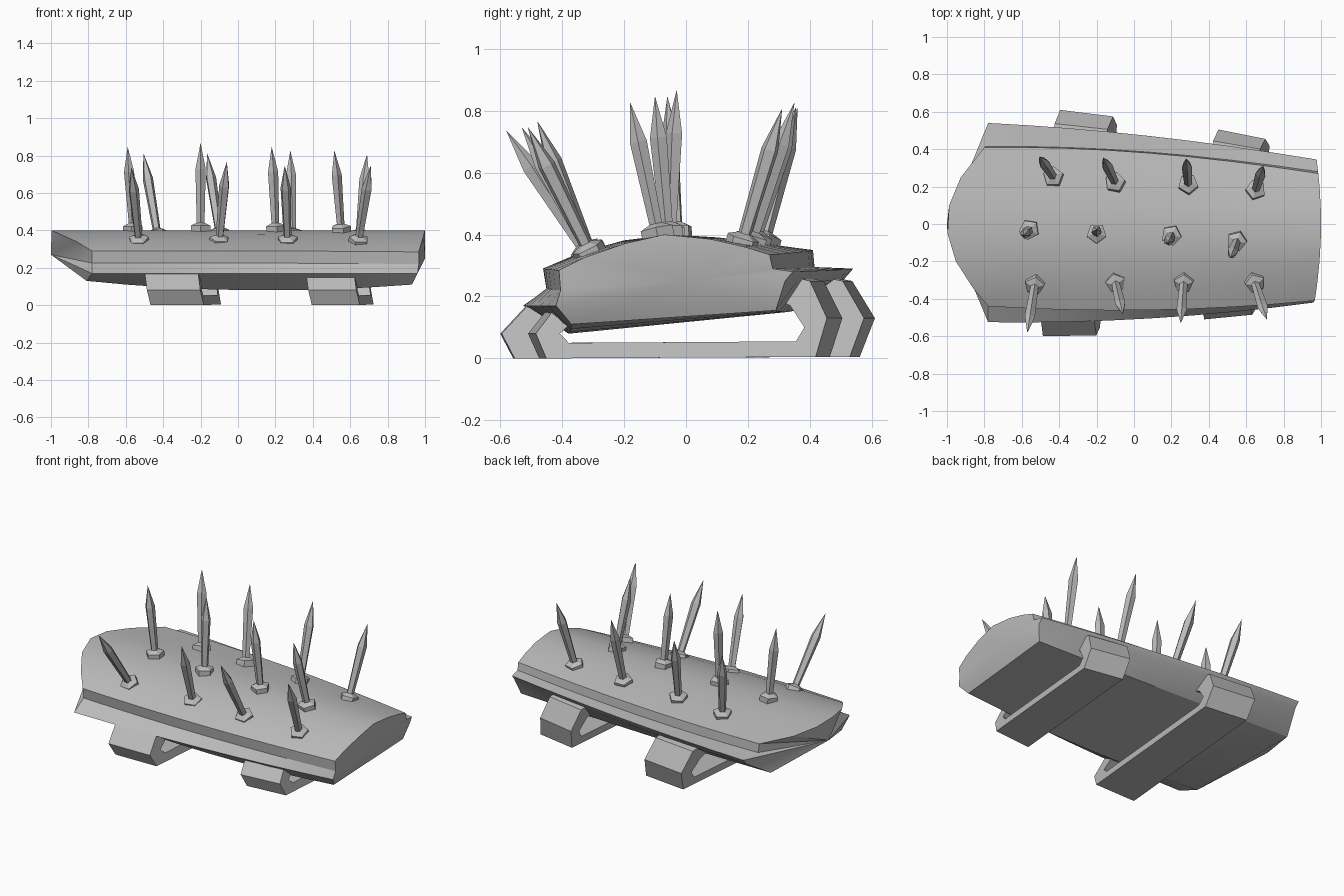
import bpy, bmesh
from mathutils import Vector

if "Cube" in bpy.data.objects:
    bpy.data.objects.remove(bpy.data.objects["Cube"], do_unlink=True)

grey = bpy.data.materials.new("plain grey")
grey.use_nodes = True
GREY = (0.5, 0.5, 0.5, 1)
grey.diffuse_color = GREY
grey.node_tree.nodes["Principled BSDF"].inputs["Base Color"].default_value = GREY


def finish(bm, name, smooth=None):
    bmesh.ops.recalc_face_normals(bm, faces=bm.faces)
    mesh = bpy.data.meshes.new(name)
    bm.to_mesh(mesh)
    bm.free()
    mesh.materials.append(grey)
    obj = bpy.data.objects.new(name, mesh)
    bpy.context.collection.objects.link(obj)
    if smooth:
        bpy.ops.object.select_all(action="DESELECT")
        obj.select_set(True)
        bpy.context.view_layer.objects.active = obj
        bpy.ops.object.shade_smooth_by_angle(angle=smooth)
    return obj


def bridge(bm, a, b):
    for i in range(len(a)):
        j = (i + 1) % len(a)
        bm.faces.new((a[i], a[j], b[j], b[i]))


# Armoured shell: three cross-sections (y, z) blended along the length
ARCH = [(-.34, .34), (-.2, .38), (-.05, .4), (.1, .39), (.25, .37)]
SECTIONS = [
    [(-.525, .17), (-.43, .225), (-.44, .29)] + ARCH +
    [(.41, .35), (.415, .295), (.54, .29), (.51, .255), (.36, .16), (-.4, .13)],
    [(-.505, .17), (-.45, .225), (-.46, .29)] + ARCH +
    [(.38, .345), (.385, .29), (.47, .285), (.45, .25), (.33, .15), (-.38, .08)],
    [(-.42, .17), (-.405, .22), (-.41, .285), (-.33, .325), (-.2, .37), (-.07, .4),
     (.08, .385), (.19, .36), (.27, .335), (.28, .29), (.345, .28), (.32, .25),
     (.29, .155), (-.37, .11)],
]


def end_x(side, y, z):
    # rounded, undercut nose at one end and a nearly flat tail at the other
    if side < 0:
        return -1 + min(.22, max(1.19 * y * y, 1.05 * (.27 - z)))
    return 1 - max(.2 * y * y, .5 * (.25 - z), 0)


bm = bmesh.new()
rings = []
STEPS = 8
for s in range(STEPS + 1):
    t = s / STEPS
    wa, wb, wc = (1 - t) * (1 - 2 * t), 4 * t * (1 - t), t * (2 * t - 1)
    ring = []
    for a, b, c in zip(*SECTIONS):
        y, z = (wa * a[k] + wb * b[k] + wc * c[k] for k in (0, 1))
        x = (1 - t) * end_x(-1, y, z) + t * end_x(1, y, z)
        ring.append(bm.verts.new((x, y, z)))
    if rings:
        bridge(bm, rings[-1], ring)
    rings.append(ring)
for ring, centre in ((rings[0], (-1, 0, .27)), (rings[-1], (1, 0, .25))):
    hub = bm.verts.new(centre)
    for i in range(len(ring)):
        bm.faces.new((ring[i - 1], ring[i], hub))
finish(bm, "armour_shell", .45)

# Under straps: angular loops, slightly skewed and tapered towards the tail
OUTER = [(-.7, .2), (-.86, .17), (-1, .08), (-.93, 0), (.92, .005), (1, .13), (.88, .25), (.7, .27)]
INNER = [(-.62, .15), (-.71, .14), (-.84, .08), (-.78, .05), (.78, .055), (.84, .1), (.74, .17), (.62, .2)]


def strap(name, left, right):
    bm = bmesh.new()
    loops = []
    for x0, front, back in (left, right):
        loop = []
        for y, z in OUTER + INNER[::-1]:
            y *= front if y < 0 else back
            loop.append(bm.verts.new((x0 + .085 * y + .2 * (.1 - z), y, z)))
        loops.append(loop)
    bridge(bm, *loops)
    n = len(OUTER)
    for loop in loops:
        for i in range(n - 1):
            bm.faces.new((loop[i], loop[i + 1], loop[-2 - i], loop[-1 - i]))
    finish(bm, name)


strap("nose_strap", (-.44, .6, .61), (-.155, .595, .575))
strap("tail_strap", (.415, .51, .505), (.67, .485, .455))

# Spikes: five-sided nut, slightly flaring shaft and a pointed tip
SIDES = 5


def spike(name, base, tip):
    base, tip = Vector(base), Vector(tip)
    length = (tip - base).length
    turn = (tip - base).to_track_quat("Z", "Y").to_matrix().to_4x4()
    turn.translation = base
    bm = bmesh.new()
    levels = ((-.03, .055), (.02, .055), (.035, .022), (length * .7, .029), (length, .0005))
    for (z1, r1), (z2, r2) in zip(levels, levels[1:]):
        made = bmesh.ops.create_cone(bm, segments=SIDES, radius1=r1, radius2=r2, depth=z2 - z1)
        bmesh.ops.translate(bm, verts=made["verts"], vec=(0, 0, (z1 + z2) / 2))
    bmesh.ops.remove_doubles(bm, verts=bm.verts, dist=.0001)
    bmesh.ops.transform(bm, verts=bm.verts, matrix=turn)
    finish(bm, name)


SPIKES = {
    "front": [((-.53, -.32, .34), (-.57, -.58, .735)), ((-.1, -.31, .34), (-.06, -.48, .765)),
              ((.265, -.31, .34), (.25, -.53, .745)), ((.645, -.31, .34), (.71, -.51, .745))],
    "middle": [((-.56, -.03, .405), (-.59, -.06, .845)), ((-.2, -.05, .405), (-.2, -.03, .865)),
               ((.2, -.06, .405), (.18, -.1, .845)), ((.55, -.09, .4), (.515, -.18, .825))],
    "back": [((-.43, .25, .375), (-.505, .36, .81)), ((-.1, .22, .38), (-.165, .355, .81)),
             ((.29, .21, .375), (.28, .35, .825)), ((.65, .18, .37), (.69, .31, .805))],
}
for row, places in SPIKES.items():
    for i, (base, tip) in enumerate(places):
        spike(f"{row}_spike_{i + 1}", base, tip)
